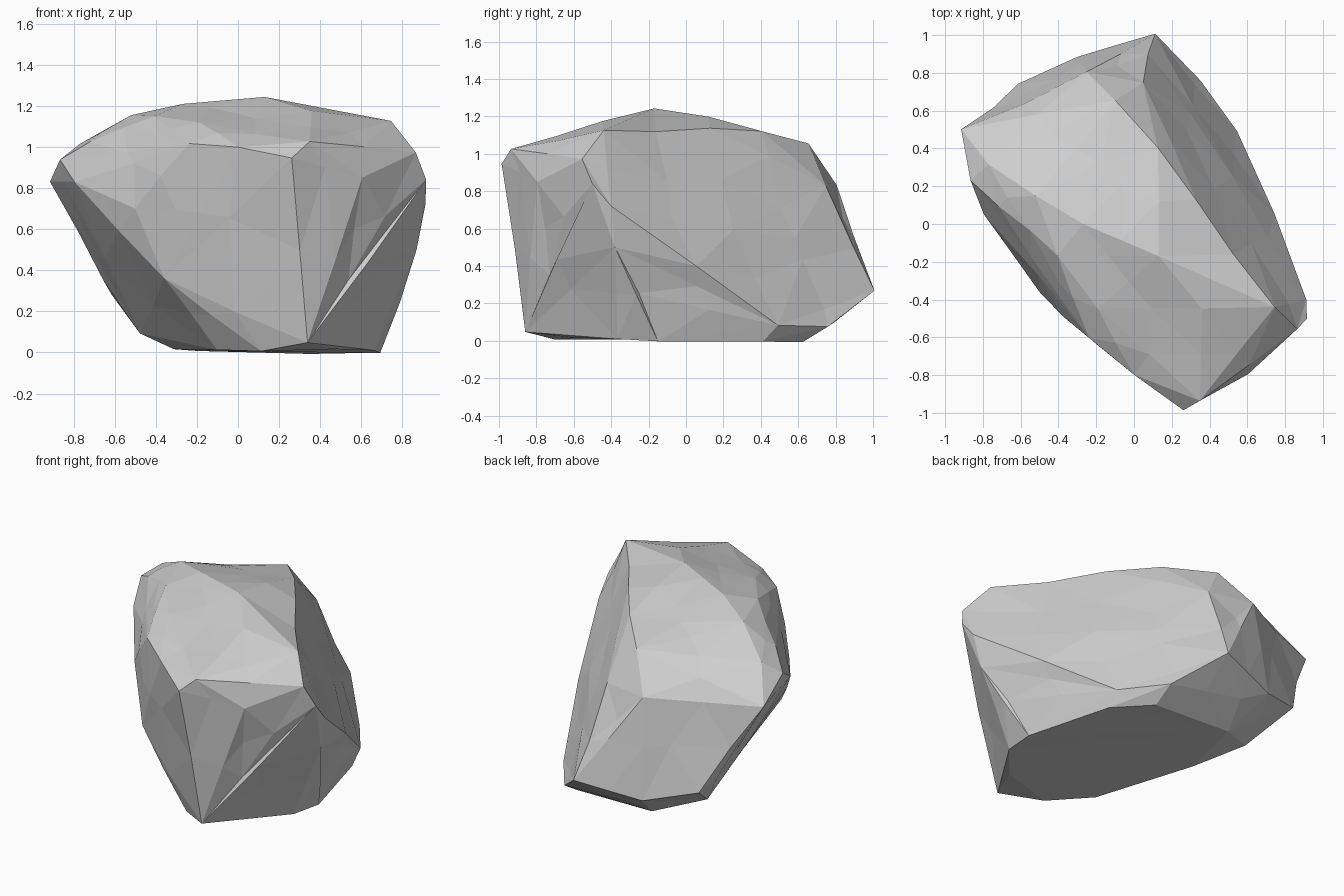
import bpy
import bmesh
import random
from mathutils import Vector

random.seed(4)

# Remove the default object only
default_object = bpy.data.objects.get("Cube")
if default_object:
    bpy.data.objects.remove(default_object, do_unlink=True)


def flat_material(name, value):
    """Plain matte grey material."""
    material = bpy.data.materials.new(name)
    material.use_nodes = True
    colour = (value, value, value, 1)
    material.diffuse_color = colour
    shader = material.node_tree.nodes["Principled BSDF"]
    shader.inputs["Base Color"].default_value = colour
    shader.inputs["Roughness"].default_value = 0.9
    return material


# Flat foot where the boulder rests on the ground (x, y)
foot_outline = [(.67, -.37), (.47, -.6), (.11, -.7), (-.11, -.48), (-.32, .17),
                (-.2, .64), (.35, .62), (.54, .41), (.69, -.15)]

# Corners of the undercut just above the ground
undercut = [(.34, -.87, .04), (-.48, .46, .09), (-.14, .83, .12),
            (.36, .77, .07), (.56, .5, .08), (.78, -.25, .25)]

# Widest band around the middle
girdle = [(.11, 1, .27), (-.3, .88, .2), (-.61, .74, .28), (-.65, .6, .35),
          (.08, .91, .5), (.53, .26, .6), (.87, -.38, .5), (.91, -.4, .72),
          (.91, -.5, .84), (.6, -.79, .85), (.55, -.74, .35),
          (-.36, -.48, .36), (-.5, -.36, .7), (-.8, .05, .83)]

# Sharp crest where the walls meet the top
crest = [(.26, -1, .95), (.35, -.94, 1.03), (.88, -.56, .98), (.74, -.44, 1.12),
         (.48, -.17, 1.14), (.33, .13, 1.14), (.13, .41, 1.13), (-.1, .65, 1.05),
         (.05, .75, .83), (-.25, .8, .83), (-.91, .5, .83), (-.87, .23, .94),
         (-.24, -.61, 1.02), (0, -.8, 1)]

# Gently domed crown
crown = [(.13, -.17, 1.25), (.36, -.45, 1.19), (-.27, 0, 1.22),
         (-.52, .15, 1.15), (-.78, .32, 1.03), (-.56, -.04, 1.11),
         (-.19, -.45, 1.12), (-.41, -.17, 1.16)]


def roughen(mesh, long_edge, amount):
    """Split long edges above the foot and nudge the new corners."""
    originals = set(mesh.verts)
    targets = [edge for edge in mesh.edges
               if edge.calc_length() > long_edge
               and max(v.co.z for v in edge.verts) > .1
               and min(face.normal.z for face in edge.link_faces) > -.95]
    bmesh.ops.subdivide_edges(mesh, edges=targets, cuts=1)
    bmesh.ops.triangulate(mesh, faces=mesh.faces[:])
    mesh.normal_update()
    for vert in mesh.verts:
        if vert not in originals:
            vert.co += vert.normal * random.uniform(-amount, amount / 2)


def build_boulder(name, points, material):
    """Wrap the corner points in a faceted skin."""
    mesh = bmesh.new()
    for point in points:
        mesh.verts.new(Vector(point))
    hull = bmesh.ops.convex_hull(mesh, input=mesh.verts[:])
    spare = [item for item in hull["geom_interior"] + hull["geom_unused"]
             if isinstance(item, bmesh.types.BMVert)]
    bmesh.ops.delete(mesh, geom=list(set(spare)), context="VERTS")
    bmesh.ops.recalc_face_normals(mesh, faces=mesh.faces[:])
    roughen(mesh, .4, .02)
    bmesh.ops.recalc_face_normals(mesh, faces=mesh.faces[:])
    data = bpy.data.meshes.new(name)
    mesh.to_mesh(data)
    mesh.free()
    data.materials.append(material)
    boulder = bpy.data.objects.new(name, data)
    bpy.context.scene.collection.objects.link(boulder)


foot = [(x, y, 0) for x, y in foot_outline]
stone = flat_material("stone_grey", .62)
build_boulder("boulder", foot + undercut + girdle + crest + crown, stone)
